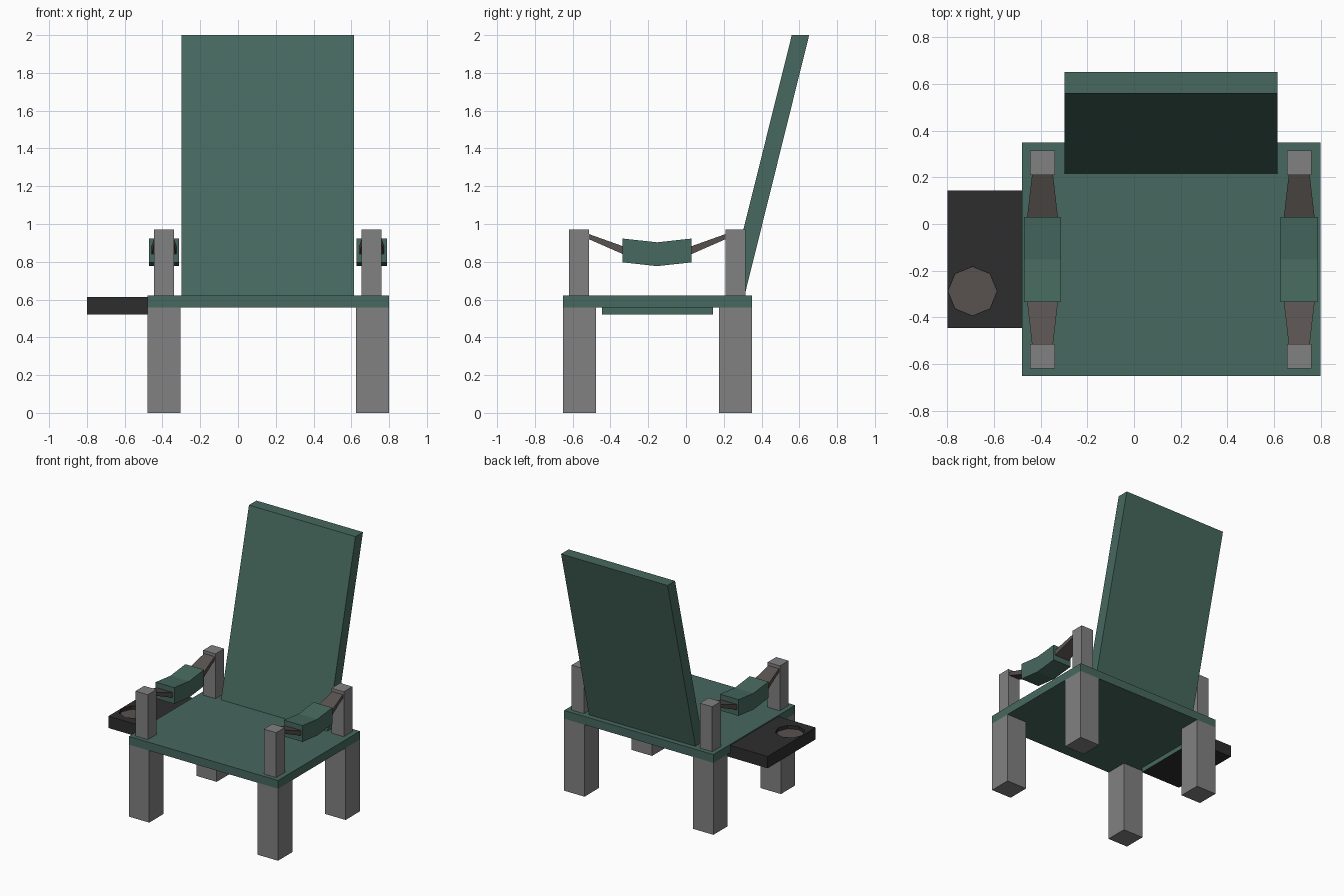
import bpy, bmesh, math

if "Cube" in bpy.data.objects:
    bpy.data.objects.remove(bpy.data.objects["Cube"])


def material(name, rgb):
    m = bpy.data.materials.new(name)
    m.diffuse_color = (*rgb, 1)
    m.use_nodes = True
    m.node_tree.nodes["Principled BSDF"].inputs["Base Color"].default_value = m.diffuse_color
    return m


GREEN = material("dark green", (0.062, 0.140, 0.113))
GREY = material("mid grey", (0.218, 0.218, 0.218))
BLACK = material("soft black", (0.027, 0.027, 0.027))
BROWN = material("warm grey", (0.098, 0.083, 0.078))


def loft(name, sections, mat):
    """Join a row of four-cornered sections into a closed solid."""
    bm = bmesh.new()
    rings = [[bm.verts.new(p) for p in s] for s in sections]
    for a, b in zip(rings, rings[1:]):
        for i in range(4):
            j = (i + 1) % 4
            bm.faces.new((a[i], a[j], b[j], b[i]))
    bm.faces.new(rings[0][::-1])
    bm.faces.new(rings[-1])
    bmesh.ops.recalc_face_normals(bm, faces=bm.faces[:])
    me = bpy.data.meshes.new(name)
    bm.to_mesh(me)
    bm.free()
    me.materials.append(mat)
    ob = bpy.data.objects.new(name, me)
    bpy.context.collection.objects.link(ob)
    return ob


def flat(x0, x1, y0, y1, z):
    return [(x0, y0, z), (x1, y0, z), (x1, y1, z), (x0, y1, z)]


def upright(cx, half, y, z0, z1):
    return [(cx - half, y, z0), (cx + half, y, z0), (cx + half, y, z1), (cx - half, y, z1)]


def box(name, x0, x1, y0, y1, z0, z1, mat):
    return loft(name, [flat(x0, x1, y0, y1, z0), flat(x0, x1, y0, y1, z1)], mat)


# Seat and leaning backrest
box("seat", -0.48, 0.80, -0.652, 0.35, 0.558, 0.622, GREEN)
loft("backrest", [flat(-0.298, 0.615, 0.217, 0.31, 0.621),
                  flat(-0.298, 0.615, 0.56, 0.652, 2.0)], GREEN)

# Legs, arm posts and arms on both sides
for side, leg_x, arm_x in (("left", -0.48, -0.392), ("right", 0.625, 0.708)):
    for end, leg_y, post_y, pad_y in (("front", -0.652, -0.567, -0.333),
                                      ("back", 0.175, 0.262, 0.028)):
        box(f"{end}_{side}_leg", leg_x, leg_x + 0.175, leg_y, leg_y + 0.175, 0, 0.558, GREY)
        box(f"{end}_{side}_arm_post", arm_x - 0.053, arm_x + 0.053,
            post_y - 0.053, post_y + 0.053, 0.622, 0.97, GREY)
        # Tapered link between post and arm pad
        inner = post_y + (0.052 if end == "front" else -0.052)
        loft(f"{end}_{side}_arm_link", [upright(arm_x, 0.045, inner, 0.92, 0.947),
                                        upright(arm_x, 0.066, pad_y, 0.84, 0.882)], BROWN)
    # Arm pad with a shallow dip in the middle
    loft(f"{side}_arm_pad", [upright(arm_x, 0.08, -0.335, 0.797, 0.923),
                             upright(arm_x, 0.08, -0.153, 0.777, 0.903),
                             upright(arm_x, 0.08, 0.03, 0.797, 0.923)], GREEN)

# Side tray, its inner end painted to match the seat
tray = box("side_tray", -0.80, -0.45, -0.445, 0.143, 0.522, 0.614, BLACK)
tray.data.materials.append(GREEN)
for p in tray.data.polygons:
    p.material_index = 1 if p.normal.x > 0.9 else 0

# Cup recess in the tray, with a coloured floor
CUP = (-0.692, -0.288)
FLOOR = 0.585


def octagon(name, radius, depth, z, mat):
    bpy.ops.mesh.primitive_cylinder_add(vertices=8, radius=radius, depth=depth,
                                        location=(*CUP, z + depth / 2))
    ob = bpy.context.object
    ob.name = name
    ob.data.materials.append(mat)
    return ob


cutter = octagon("cup_cutter", 0.105, 0.1, FLOOR, BLACK)
cutter.hide_render = True
cutter.hide_viewport = True
cut = tray.modifiers.new("cup recess", "BOOLEAN")
cut.operation = "DIFFERENCE"
cut.solver = "EXACT"
cut.object = cutter
octagon("cup_floor", 0.104, 0.004, FLOOR - 0.001, BROWN)
